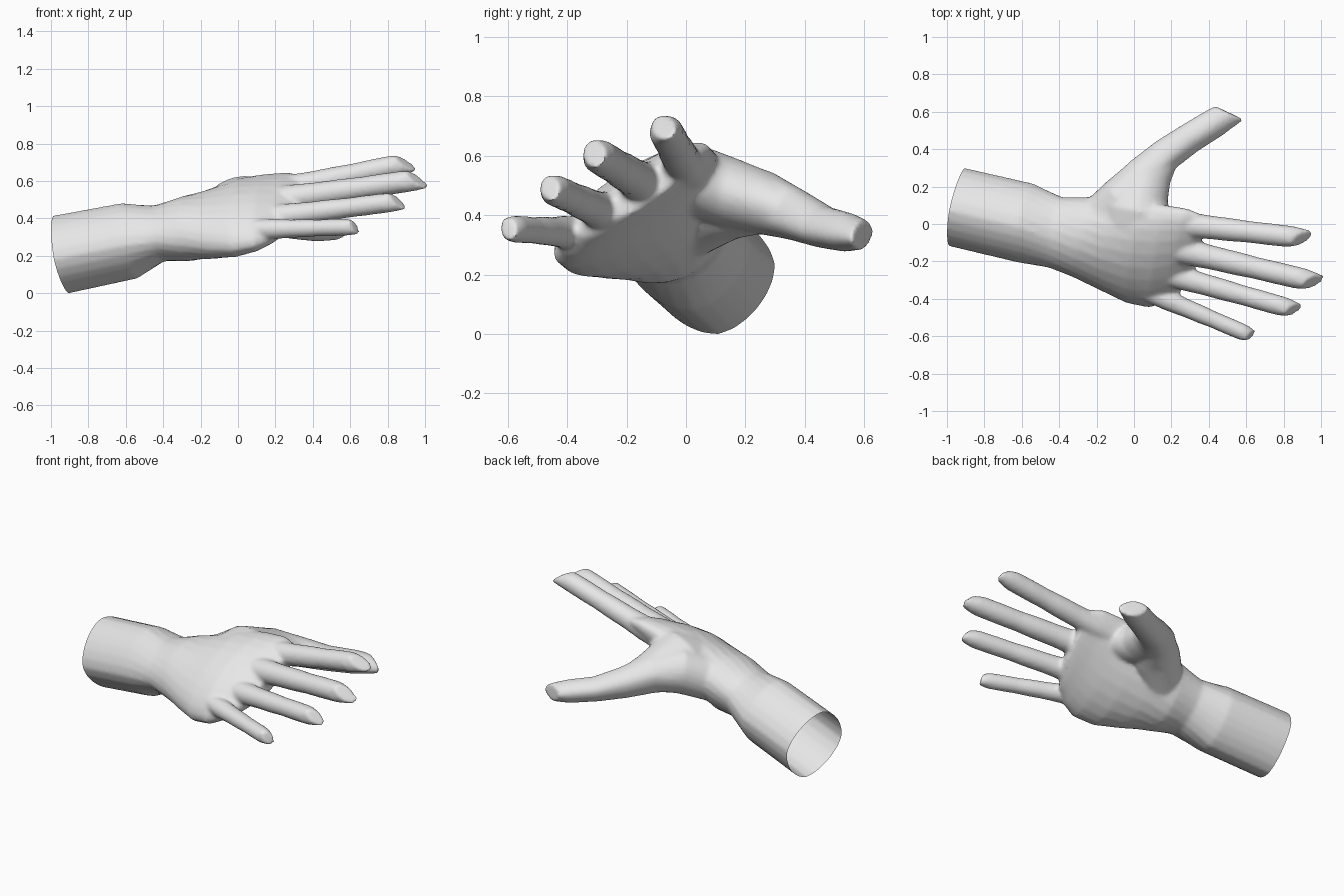
import bpy, bmesh, math
from mathutils import Vector

if "Cube" in bpy.data.objects:
    bpy.data.objects.remove(bpy.data.objects["Cube"])

SIDES = 24
bm = bmesh.new()


def ring(center, axis, half_width, half_thick, roll, shear=0.0, ref=(0, 1, 0), power=2.0):
    """Oval section across the axis; power under 2 flattens the diagonals,
    shear slants it for a fingertip."""
    d = Vector(axis).normalized()
    y0 = Vector(ref)
    y0 = (y0 - d * y0.dot(d)).normalized()
    z0 = d.cross(y0)
    c, s = math.cos(math.radians(roll)), math.sin(math.radians(roll))
    w, n = y0 * c + z0 * s, z0 * c - y0 * s
    verts = []
    for i in range(SIDES):
        t = 2 * math.pi * i / SIDES
        ct, st = math.cos(t), math.sin(t)
        f = (abs(ct) ** power + abs(st) ** power) ** (-1 / power)
        u, v = half_width * ct * f, half_thick * st * f
        verts.append(bm.verts.new(Vector(center) + w * u + n * v - d * (shear * v)))
    return verts


def loft(rings):
    """Closed skin through a list of rings."""
    for a, b in zip(rings, rings[1:]):
        for i in range(SIDES):
            j = (i + 1) % SIDES
            bm.faces.new((a[i], a[j], b[j], b[i]))
    bm.faces.new(rings[0][::-1])
    bm.faces.new(rings[-1])


def finger(base, tip, radius, shear):
    """Straight finger, wide at the knuckle, with a slanted narrowed tip."""
    base, tip = Vector(base), Vector(tip)
    d = tip - base
    profile = ((0, 1.15), (.2, 1.17), (.36, 1.05), (.52, 1.03), (.64, .96),
               (.76, .98), (.92, .96))
    rings = [ring(base + d * t, d, radius * f, radius * f, 33,
                  shear * .6 if t == .92 else 0) for t, f in profile]
    rings.append(ring(tip, d, radius * .65, radius * .95, 33, shear))
    loft(rings)


# Forearm, wrist and palm
ARM = (1, -.21, .19)
HAND = (1, -.2, .1)
KNUCKLES = (1, -.3, .1)
CUT = Vector((-.945, .09, .207))
loft([ring(*r[:5], power=r[5]) for r in (
    ((-1.07, .115, .182), ARM, .215, .213, 5, 1.65),
    (CUT, ARM, .215, .213, 5, 1.65),
    ((-.58, .005, .28), ARM, .217, .207, 5, 1.65),
    ((-.42, -.045, .32), ARM, .197, .152, 12, 1.8),
    ((-.28, -.072, .345), HAND, .23, .17, 22, 1.85),
    ((-.13, -.115, .375), HAND, .277, .157, 30, 1.9),
    ((0, -.15, .405), HAND, .32, .148, 33, 1.9),
    ((.12, -.172, .43), HAND, .327, .124, 33, 1.9),
    ((.22, -.17, .455), KNUCKLES, .31, .093, 33, 2),
    ((.3, -.15, .477), KNUCKLES, .255, .068, 33, 2),
    ((.35, -.13, .49), KNUCKLES, .17, .045, 33, 2))])

# Flesh between the palm and the thumb
WEB = (.25, 1, -.15)
loft([ring(c, WEB, a, b, 0, 0, (1, 0, 0), 1.85) for c, a, b in (
    ((.02, -.04, .5), .2, .11),
    ((.03, .05, .508), .195, .122),
    ((.04, .15, .475), .145, .118),
    ((.068, .25, .445), .13, .108),
    ((.13, .33, .415), .1, .09))])

# Index, middle, ring and little fingers
finger((.12, .015, .53), (.9, -.075, .695), .06, .85)
finger((.12, -.11, .485), (.96, -.308, .607), .061, .8)
finger((.1, -.245, .395), (.855, -.458, .491), .055, .65)
finger((.08, -.365, .34), (.625, -.597, .354), .047, .35)

# Thumb: position, vertical half size, sideways half size
path = [((-.2, 0, .38), .13, .13), ((-.05, .13, .45), .137, .137),
        ((.06, .26, .443), .112, .113), ((.17, .37, .4), .09, .092),
        ((.3, .46, .36), .072, .084), ((.43, .54, .342), .067, .081),
        ((.51, .594, .334), .05, .075)]
rings = []
for i, (p, tall, wide) in enumerate(path):
    axis = Vector(path[min(i + 1, len(path) - 1)][0]) - Vector(path[max(i - 1, 0)][0])
    rings.append(ring(p, axis, tall, wide, -83, .6 if i == len(path) - 1 else 0,
                      power=1.7 if i > 1 else 2))
loft(rings)

bmesh.ops.recalc_face_normals(bm, faces=bm.faces)
mesh = bpy.data.meshes.new("hand")
bm.to_mesh(mesh)
bm.free()
hand = bpy.data.objects.new("hand", mesh)
bpy.context.collection.objects.link(hand)

# Fuse the parts into one skin with soft webs
m = hand.modifiers.new("fuse", 'REMESH')
m.mode, m.voxel_size = 'VOXEL', .011
m = hand.modifiers.new("soften", 'SMOOTH')
m.factor, m.iterations = .5, 8
m = hand.modifiers.new("simplify", 'DECIMATE')
m.ratio = .5
graph = bpy.context.evaluated_depsgraph_get()
skin = bpy.data.meshes.new_from_object(hand.evaluated_get(graph))
hand.modifiers.clear()

# Open end of the forearm
bm = bmesh.new()
bm.from_mesh(skin)
bmesh.ops.bisect_plane(bm, geom=bm.verts[:] + bm.edges[:] + bm.faces[:],
                       plane_co=CUT, plane_no=Vector(ARM), clear_inner=True)
bm.to_mesh(skin)
bm.free()
hand.data = skin

# Single grey colour, smooth shading
grey = bpy.data.materials.new("light grey")
grey.diffuse_color = (.8, .8, .8, 1)
grey.use_nodes = True
grey.node_tree.nodes["Principled BSDF"].inputs["Base Color"].default_value = grey.diffuse_color
skin.materials.clear()
skin.materials.append(grey)
bpy.context.view_layer.objects.active = hand
hand.select_set(True)
bpy.ops.object.shade_smooth_by_angle(angle=math.radians(50))
